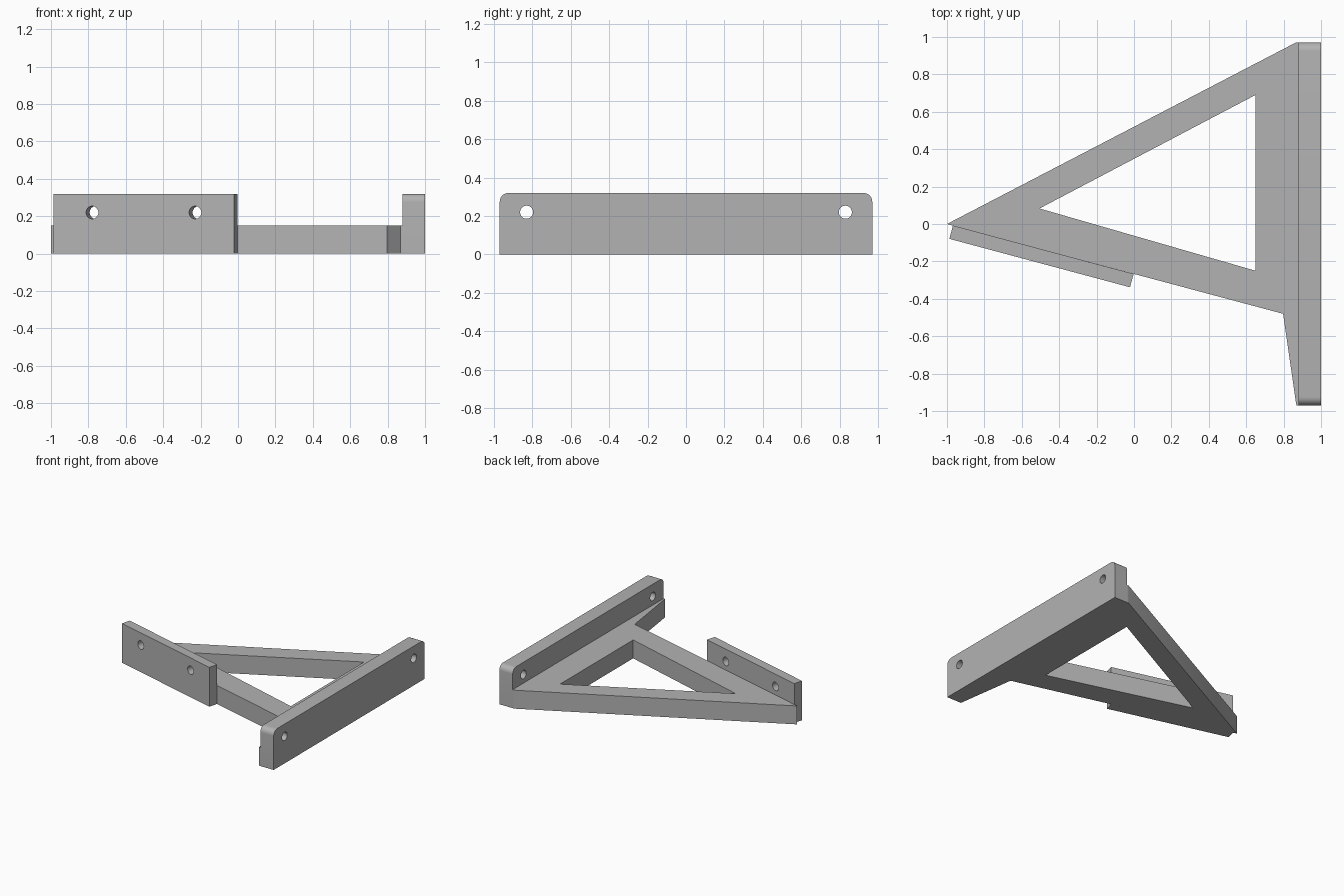
import bpy
import bmesh
from math import cos, sin, pi, radians
from mathutils import Matrix, Vector

cube = bpy.data.objects.get("Cube")
if cube:
    bpy.data.objects.remove(cube, do_unlink=True)

# One plain grey for the whole bracket
GREY = (0.45, 0.45, 0.45, 1)
grey = bpy.data.materials.new("plain grey")
grey.use_nodes = True
grey.diffuse_color = GREY
grey.node_tree.nodes["Principled BSDF"].inputs["Base Color"].default_value = GREY


def arc(cx, cy, r, start, end, steps):
    """Points along an arc, angles in degrees."""
    angles = [radians(start + (end - start) * i / steps) for i in range(steps + 1)]
    return [(cx + r * cos(a), cy + r * sin(a)) for a in angles]


def circle(cx, cy, r, sides=32):
    return arc(cx, cy, r, 0, 360, sides)[:-1]


def prism(name, loops, depth, origin=(0, 0, 0), u=(1, 0, 0), v=(0, 1, 0)):
    """Extrude an outline with holes; u and v are the profile axes."""
    bm = bmesh.new()
    edges = []
    for loop in loops:
        verts = [bm.verts.new((x, y, 0)) for x, y in loop]
        edges += [bm.edges.new((a, b)) for a, b in zip(verts, verts[1:] + verts[:1])]
    bmesh.ops.triangle_fill(bm, edges=edges, use_beauty=True, use_dissolve=False)
    grown = bmesh.ops.extrude_face_region(bm, geom=bm.faces[:])["geom"]
    moved = [g for g in grown if isinstance(g, bmesh.types.BMVert)]
    bmesh.ops.translate(bm, verts=moved, vec=(0, 0, depth))
    u, v = Vector(u), Vector(v)
    axes = Matrix((u, v, u.cross(v))).transposed().to_4x4()
    bmesh.ops.transform(bm, matrix=Matrix.Translation(origin) @ axes, verts=bm.verts[:])
    bmesh.ops.recalc_face_normals(bm, faces=bm.faces[:])
    mesh = bpy.data.meshes.new(name)
    bm.to_mesh(mesh)
    bm.free()
    mesh.materials.append(grey)
    obj = bpy.data.objects.new(name, mesh)
    bpy.context.collection.objects.link(obj)
    bpy.ops.object.select_all(action="DESELECT")
    obj.select_set(True)
    bpy.context.view_layer.objects.active = obj
    bpy.ops.object.shade_smooth_by_angle(angle=radians(30))
    return obj


HEIGHT, HOLE_Z, HOLE_R = 0.32, 0.22, 0.034
HALF, ROUND = 0.97, 0.045
WALL_X = 0.88

# Flat triangular frame with a triangular opening
outline = [(-1, 0), (0.865, HALF), (WALL_X, HALF), (WALL_X, -HALF),
           (0.868, -HALF), (0.797, -0.48)]
opening = [(-0.505, 0.083), (0.65, 0.69), (0.65, -0.25)]
prism("triangular_frame", [outline, opening], 0.15)

# Long upright plate with rounded top corners and two screw holes
profile = [(-HALF, 0), (HALF, 0)]
profile += arc(HALF - ROUND, HEIGHT - ROUND, ROUND, 0, 90, 8)
profile += arc(ROUND - HALF, HEIGHT - ROUND, ROUND, 90, 180, 8)
holes = [circle(side * 0.83, HOLE_Z, HOLE_R) for side in (-1, 1)]
prism("long_upright_plate", [profile] + holes, 1 - WALL_X,
      origin=(WALL_X, 0, 0), u=(0, 1, 0), v=(0, 0, 1))

# Short upright plate along the slanted front edge
tilt = -pi / 12
profile = [(0, 0), (1, 0), (1, HEIGHT), (0, HEIGHT)]
holes = [circle(x, HOLE_Z, HOLE_R) for x in (0.215, 0.785)]
prism("short_upright_plate", [profile] + holes, 0.074,
      origin=(-0.968, -0.008, 0), u=(cos(tilt), sin(tilt), 0), v=(0, 0, 1))
